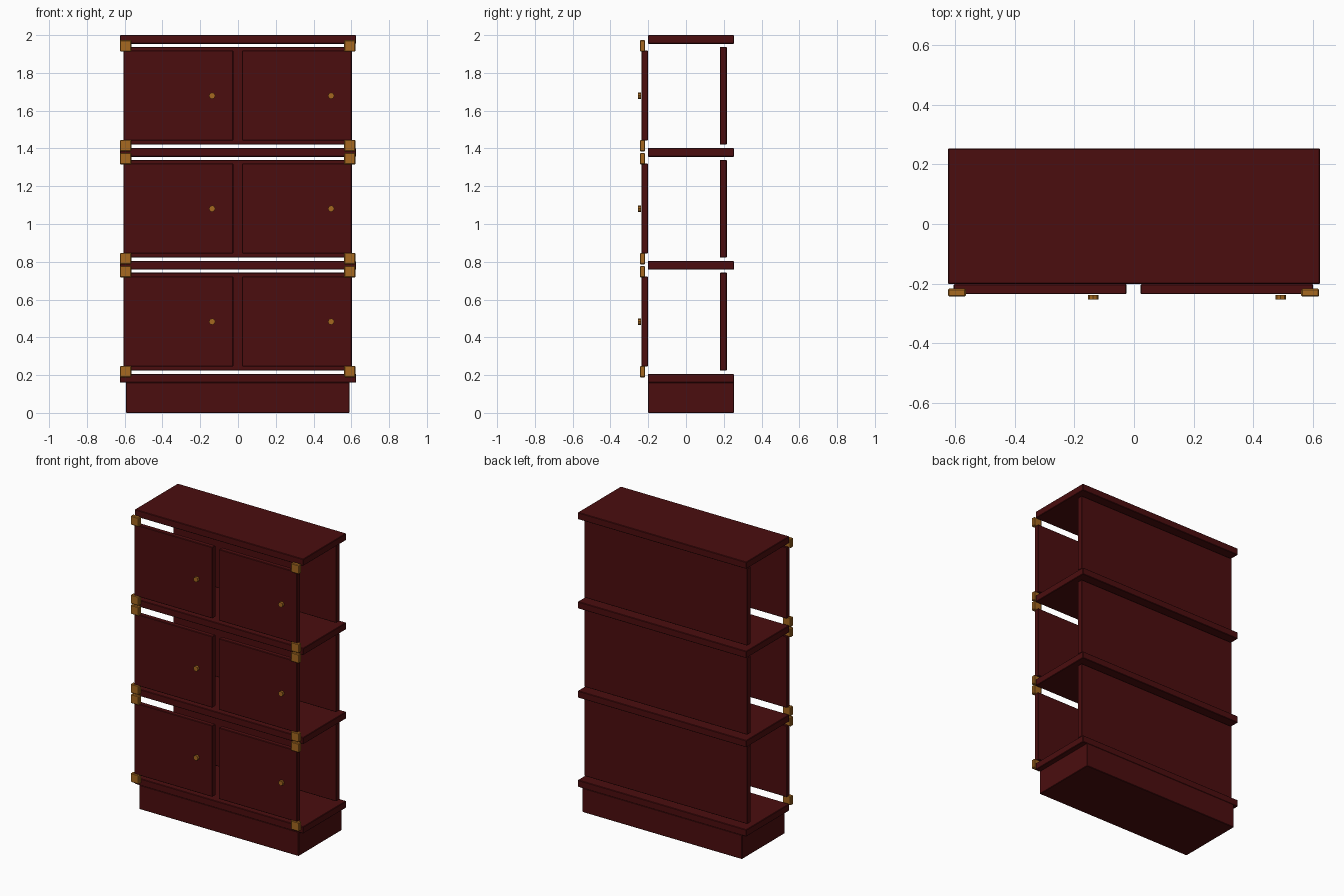
import bpy, bmesh, math
from mathutils import Matrix

cube = bpy.data.objects.get("Cube")
if cube:
    bpy.data.objects.remove(cube, do_unlink=True)


def material(name, rgb):
    m = bpy.data.materials.new(name)
    m.use_nodes = True
    m.diffuse_color = (*rgb, 1)
    m.node_tree.nodes["Principled BSDF"].inputs["Base Color"].default_value = (*rgb, 1)
    return m


WOOD = material("dark red wood", (0.07, 0.004, 0.0045))
BRASS = material("aged brass", (0.38, 0.14, 0.014))


def finish(name, bm, mat, bevel):
    mesh = bpy.data.meshes.new(name)
    bm.to_mesh(mesh)
    bm.free()
    mesh.materials.append(mat)
    ob = bpy.data.objects.new(name, mesh)
    bpy.context.collection.objects.link(ob)
    if bevel:
        mod = ob.modifiers.new("soft edge", 'BEVEL')
        mod.width = bevel
        mod.segments = 1
    return ob


def box(name, x, y, z, mat, bevel=0.003):
    """Box from (min, max) pairs on each axis."""
    bm = bmesh.new()
    size = [b - a for a, b in (x, y, z)]
    mid = [(a + b) / 2 for a, b in (x, y, z)]
    bmesh.ops.create_cube(bm, size=1, matrix=Matrix.Translation(mid) @ Matrix.Diagonal((*size, 1)))
    return finish(name, bm, mat, bevel)


def knob(name, x, z):
    """Small faceted pull facing the front."""
    bm = bmesh.new()
    place = Matrix.Translation((x, -0.246, z)) @ Matrix.Rotation(math.pi / 2, 4, 'X')
    bmesh.ops.create_cone(bm, cap_ends=True, segments=8, radius1=0.017, radius2=0.017,
                          depth=0.016, matrix=place)
    return finish(name, bm, BRASS, 0)


DEPTH = (-0.202, 0.254)

# Plinth and the four horizontal boards
box("plinth", (-0.593, 0.591), DEPTH, (0, 0.162), WOOD)
for name, top in (("base_board", 0.206), ("lower_shelf", 0.804),
                  ("upper_shelf", 1.402), ("top_board", 2.0)):
    box(name, (-0.625, 0.625), DEPTH, (top - 0.046, top), WOOD)

# Three tiers of back panel, doors, knobs and corner hinges
for i, tier in enumerate(("lower", "middle", "upper")):
    base = 0.206 + 0.598 * i
    box(tier + "_back_panel", (-0.606, 0.603), (0.18, 0.216), (base + 0.018, base + 0.536), WOOD)
    for side, x, kx in (("right", (-0.606, -0.025), -0.137), ("left", (0.022, 0.602), 0.493)):
        box(f"{tier}_{side}_door", x, (-0.236, -0.202), (base + 0.039, base + 0.517), WOOD)
        knob(f"{tier}_{side}_knob", kx, base + 0.277)
    for side, x in (("right", (-0.625, -0.565)), ("left", (0.562, 0.622))):
        for end, z in (("bottom", -0.018), ("top", 0.511)):
            box(f"{tier}_{side}_{end}_hinge", x, (-0.244, -0.217),
                (base + z, base + z + 0.061), BRASS, 0.004)
